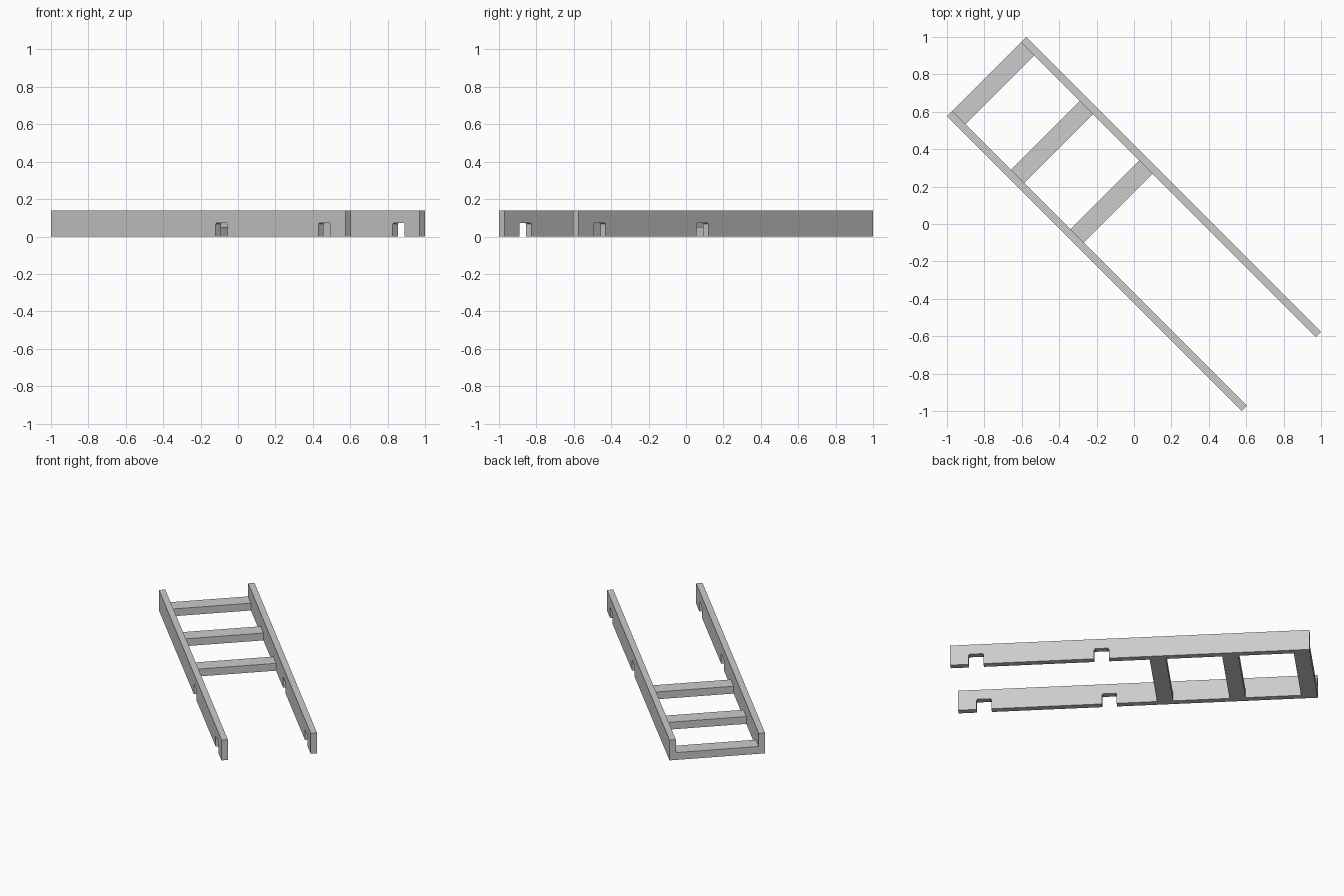
import bpy, bmesh
from math import radians
from mathutils import Matrix

cube = bpy.data.objects.get("Cube")
if cube:
    bpy.data.objects.remove(cube)

grey = bpy.data.materials.new("light_grey")
grey.use_nodes = True
colour = (0.6, 0.6, 0.6, 1)
grey.diffuse_color = colour
grey.node_tree.nodes["Principled BSDF"].inputs["Base Color"].default_value = colour

HALF, OUTER, INNER = 1.114, 0.3, 0.26
HEIGHT, NOTCH = 0.139, 0.072
TURN = Matrix.Rotation(radians(-45), 4, "Z")


def extrude_profile(name, profile, y0, y1):
    """Extrude an (x, z) outline from y0 to y1, then turn it onto the diagonal."""
    bm = bmesh.new()
    face = bm.faces.new([bm.verts.new((x, y0, z)) for x, z in profile])
    grown = bmesh.ops.extrude_face_region(bm, geom=[face])["geom"]
    verts = [v for v in grown if isinstance(v, bmesh.types.BMVert)]
    bmesh.ops.translate(bm, verts=verts, vec=(0, y1 - y0, 0))
    bmesh.ops.recalc_face_normals(bm, faces=bm.faces)
    bm.transform(TURN)
    mesh = bpy.data.meshes.new(name)
    bm.to_mesh(mesh)
    bm.free()
    mesh.materials.append(grey)
    obj = bpy.data.objects.new(name, mesh)
    bpy.context.collection.objects.link(obj)


# Side rails, with two chamfered notches cut into the underside
outline = [(-HALF, 0)]
c = 0.006
for a, b in ((0.13, 0.222), (0.908, 1.0)):
    outline += [(a, 0), (a, NOTCH - c), (a + c, NOTCH),
                (b - c, NOTCH), (b, NOTCH - c), (b, 0)]
outline += [(HALF, 0), (HALF, HEIGHT), (-HALF, HEIGHT)]
extrude_profile("left_rail", outline, INNER, OUTER)
extrude_profile("right_rail", outline, -OUTER, -INNER)

# Flat cross slats between the rails
for name, x in (("end_slat", -HALF), ("middle_slat", -0.67), ("inner_slat", -0.22)):
    extrude_profile(name, [(x, 0), (x + 0.1, 0), (x + 0.1, 0.05), (x, 0.05)],
                    -INNER, INNER)
